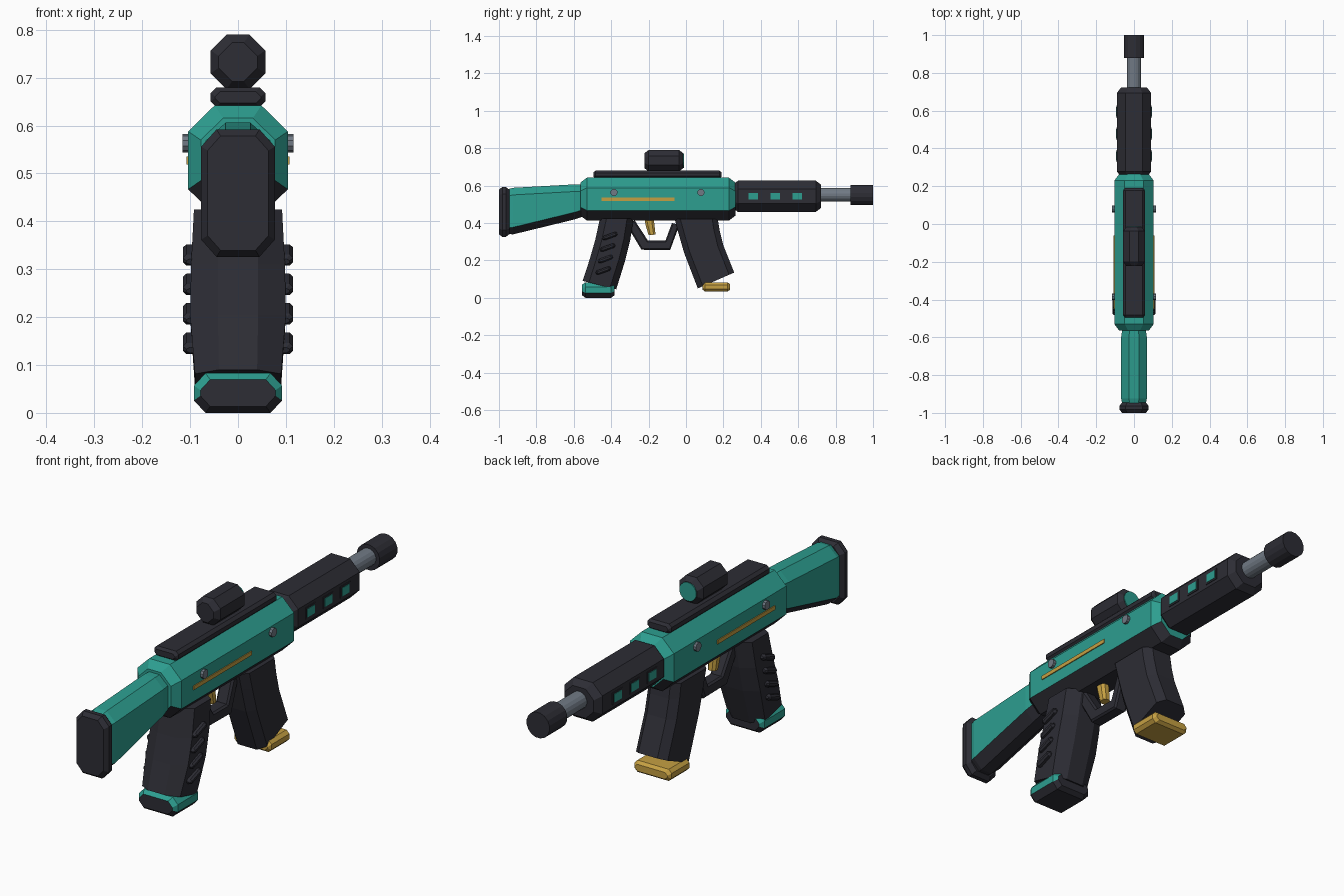
import bpy, bmesh, math
from mathutils import Vector, Matrix

if "Cube" in bpy.data.objects:
    bpy.data.objects.remove(bpy.data.objects["Cube"])


def material(name, rgb):
    m = bpy.data.materials.new(name)
    m.diffuse_color = (*rgb, 1)
    m.use_nodes = True
    m.node_tree.nodes["Principled BSDF"].inputs["Base Color"].default_value = m.diffuse_color
    return m


TEAL = material("teal", (0.026, 0.342, 0.278))
BLACK = material("charcoal", (0.026, 0.026, 0.035))
GREY = material("steel grey", (0.165, 0.195, 0.235))
GOLD = material("gold", (0.56, 0.35, 0.055))


def finish(name, bm, mats, rule=None):
    bmesh.ops.recalc_face_normals(bm, faces=bm.faces)
    bm.normal_update()
    if rule:
        for f in bm.faces:
            f.material_index = 1 if rule(f.normal) else 0
    me = bpy.data.meshes.new(name)
    bm.to_mesh(me)
    bm.free()
    for m in mats:
        me.materials.append(m)
    ob = bpy.data.objects.new(name, me)
    bpy.context.collection.objects.link(ob)
    return ob


def ring(a, b, hx, cx, cv):
    """Eight-sided section spanning a -> b in the yz plane and +-hx across."""
    a, b = Vector((0, *a)), Vector((0, *b))
    d = (b - a).normalized()
    X = Vector((1, 0, 0))
    return [a + X * (hx - cx), a + X * hx + d * cv, b + X * hx - d * cv, b + X * (hx - cx),
            b - X * (hx - cx), b - X * hx - d * cv, a - X * hx + d * cv, a - X * (hx - cx)]


def loft(name, sections, mats, rule=None):
    bm = bmesh.new()
    rows = [[bm.verts.new(p) for p in ring(*s)] for s in sections]
    for r, s in zip(rows, rows[1:]):
        for i in range(8):
            j = (i + 1) % 8
            bm.faces.new((r[i], r[j], s[j], s[i]))
    bm.faces.new(rows[0])
    bm.faces.new(rows[-1])
    return finish(name, bm, mats, rule)


def block(name, y0, y1, z0, z1, hx, cx, cv, t, mats, rule=None):
    """Chamfered block along y, its ends tapering in by t."""
    k = 0.75 * t
    end = lambda y: ((y, z0 + k), (y, z1 - k), hx - k, cx * 0.85, cv * 0.85)
    mid = lambda y: ((y, z0), (y, z1), hx, cx, cv)
    return loft(name, [end(y0), mid(y0 + t), mid(y1 - t), end(y1)], mats, rule)


def rod(name, axis, centre, r, length, mat, sides=16):
    bm = bmesh.new()
    bmesh.ops.create_cone(bm, cap_ends=True, segments=sides, radius1=r, radius2=r, depth=length)
    rot = Matrix.Rotation(math.pi / 2, 4, 'X' if axis == 'Y' else 'Y')
    turn = Matrix.Rotation(math.pi / sides, 4, 'Z')
    bm.transform(Matrix.Translation(centre) @ rot @ turn)
    return finish(name, bm, [mat])


def plate(name, centre, size, mat):
    bm = bmesh.new()
    bmesh.ops.create_cube(bm, size=1)
    bm.transform(Matrix.Translation(centre) @ Matrix.Diagonal((*size, 1)))
    return finish(name, bm, [mat])


def under(n):
    return n.z < -0.3


# Receiver with dark underside
block("receiver", -0.565, 0.265, 0.413, 0.642, 0.104, 0.055, 0.054, 0.035, [TEAL, BLACK], under)

# Shoulder stock and butt pad
loft("stock", [((-0.54, 0.437), (-0.54, 0.605), 0.06, 0.037, 0.037),
               ((-0.60, 0.418), (-0.60, 0.606), 0.068, 0.042, 0.038),
               ((-0.925, 0.339), (-0.925, 0.588), 0.068, 0.042, 0.038),
               ((-0.96, 0.342), (-0.96, 0.578), 0.06, 0.037, 0.035)], [TEAL, BLACK], under)
block("butt_pad", -1.0, -0.945, 0.326, 0.592, 0.077, 0.032, 0.036, 0.018, [BLACK])

# Top rail and sight
block("top_rail", -0.495, 0.19, 0.638, 0.68, 0.057, 0.012, 0.012, 0.012, [BLACK])
block("sight_body", -0.222, -0.015, 0.676, 0.79, 0.057, 0.033, 0.033, 0.022, [BLACK])
rod("sight_lens", 'Y', (0, -0.015, 0.733), 0.04, 0.006, TEAL)

# Handguard, barrel and muzzle
block("handguard", 0.25, 0.722, 0.459, 0.626, 0.09, 0.045, 0.045, 0.028, [BLACK])
rod("barrel", 'Y', (0, 0.79, 0.551), 0.037, 0.24, GREY)
rod("muzzle", 'Y', (0, 0.94, 0.549), 0.055, 0.12, BLACK)

# Side details, repeated on both sides
for side, s in (("right", 1), ("left", -1)):
    for i, y in enumerate((0.36, 0.478, 0.594)):
        plate(f"vent_frame_{side}_{i}", (s * 0.09, y, 0.543), (0.006, 0.066, 0.05), BLACK)
        plate(f"vent_{side}_{i}", (s * 0.0915, y, 0.543), (0.007, 0.05, 0.036), TEAL)
    for i, y in enumerate((-0.385, 0.08)):
        rod(f"bolt_{side}_{i}", 'X', (s * 0.108, y, 0.563), 0.019, 0.016, GREY, 10)
    plate(f"gold_strip_{side}", (s * 0.104, -0.256, 0.527), (0.008, 0.39, 0.017), GOLD)

# Pistol grip, ribs and foot
loft("grip", [((-0.46, 0.425), (-0.28, 0.425), 0.092, 0.052, 0.035),
              ((-0.485, 0.31), (-0.298, 0.31), 0.098, 0.056, 0.035),
              ((-0.515, 0.205), (-0.325, 0.20), 0.1, 0.058, 0.035),
              ((-0.553, 0.09), (-0.373, 0.045), 0.09, 0.05, 0.035)], [BLACK])
for i in range(4):
    c = Vector((-0.407 - 0.0117 * i, 0.33 - 0.0615 * i))
    d = Vector((0.94, 0.34))
    n = Vector((-0.34, 0.94))
    loft(f"grip_rib_{i}", [(c + d * t - n * h, c + d * t + n * h, hx, 0.007, h * 0.6)
                           for t, h, hx in ((-0.042, 0.006, 0.108), (-0.032, 0.012, 0.115),
                                            (0.032, 0.012, 0.115), (0.042, 0.006, 0.108))], [BLACK])
block("grip_foot", -0.556, -0.382, 0.0, 0.083, 0.092, 0.024, 0.026, 0.018, [TEAL, BLACK],
      lambda n: n.z < -0.3 or abs(n.y) > 0.85)

# Trigger guard and trigger
loft("trigger_guard", [((-0.315, 0.385), (-0.275, 0.415), 0.03, 0.008, 0.008),
                       ((-0.238, 0.257), (-0.203, 0.305), 0.03, 0.008, 0.008),
                       ((-0.085, 0.255), (-0.11, 0.305), 0.03, 0.008, 0.008),
                       ((-0.035, 0.39), (-0.075, 0.40), 0.03, 0.008, 0.008)], [BLACK])
loft("trigger", [((-0.222, 0.42), (-0.172, 0.42), 0.02, 0.01, 0.012),
                 ((-0.215, 0.385), (-0.168, 0.385), 0.02, 0.01, 0.012),
                 ((-0.2, 0.335), (-0.163, 0.338), 0.018, 0.009, 0.01)], [GOLD])

# Curved magazine and its base
loft("magazine", [((-0.06, 0.42), (0.17, 0.42), 0.075, 0.03, 0.03),
                  ((-0.04, 0.345), (0.18, 0.36), 0.075, 0.03, 0.03),
                  ((-0.01, 0.24), (0.2, 0.28), 0.075, 0.03, 0.03),
                  ((0.063, 0.05), (0.258, 0.135), 0.075, 0.03, 0.03)], [BLACK])
block("magazine_base", 0.088, 0.236, 0.033, 0.083, 0.088, 0.014, 0.014, 0.014, [GOLD])
